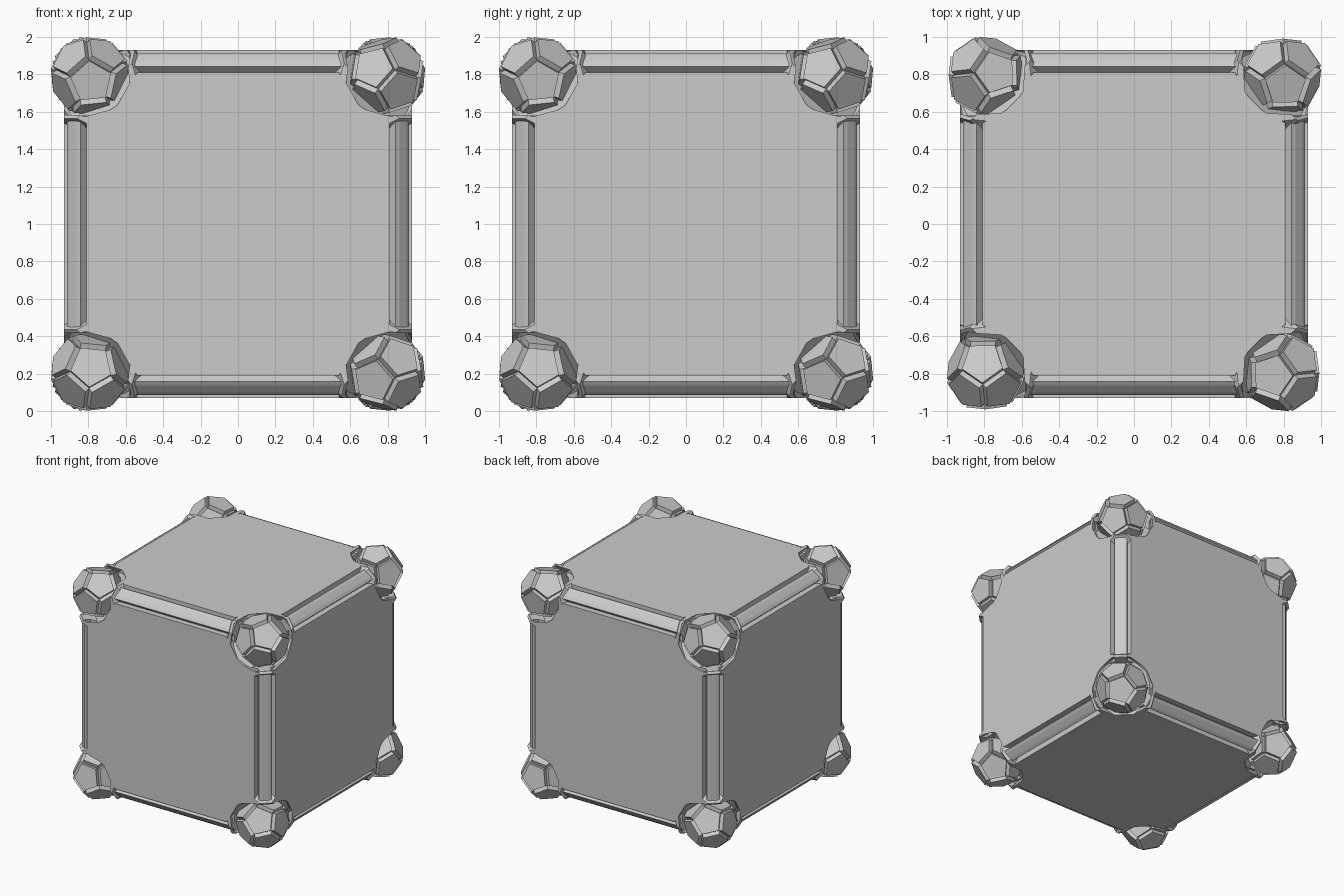
import bpy, bmesh
from math import pi, sin, cos, sqrt
from mathutils import Vector, Matrix

if "Cube" in bpy.data.objects:
    bpy.data.objects.remove(bpy.data.objects["Cube"])

C = Vector((0, 0, 1))
OUT = 0.93            # outer plane of the panels


def finish(name, bm, matrix=None):
    if matrix:
        bm.transform(matrix)
    bmesh.ops.recalc_face_normals(bm, faces=bm.faces)
    me = bpy.data.meshes.new(name)
    bm.to_mesh(me)
    bm.free()
    ob = bpy.data.objects.new(name, me)
    bpy.context.collection.objects.link(ob)
    return ob


def prism(name, pts, z0, z1, matrix):
    bm = bmesh.new()
    f = bm.faces.new([bm.verts.new((x, y, z0)) for x, y in pts])
    top = bmesh.ops.extrude_face_region(bm, geom=[f])["geom"]
    bmesh.ops.translate(bm, vec=(0, 0, z1 - z0),
                        verts=[v for v in top if isinstance(v, bmesh.types.BMVert)])
    return finish(name, bm, matrix)


def ring(bm, r, z, n, off=0.0):
    return [bm.verts.new((r * cos(2 * pi * (k + off) / n),
                          r * sin(2 * pi * (k + off) / n), z)) for k in range(n)]


T = Matrix.Translation(C)
axes = [Matrix.Identity(4), Matrix.Rotation(pi / 2, 4, 'X'), Matrix.Rotation(pi / 2, 4, 'Y')]

# solid core
bm = bmesh.new()
bmesh.ops.create_cube(bm, size=1.6)
finish("core", bm, T)

# six side panels, corners scooped out around the knobs
scoop = [(.81, .54), (.72, .585), (.64, .64), (.585, .72), (.54, .81)]
outline = []
for k in range(4):
    R = Matrix.Rotation(k * pi / 2, 2)
    outline += [tuple(R @ Vector(p)) for p in scoop]
for m in axes:
    for flip in (0, pi):
        prism("side_panel", outline, 0.72, OUT,
              T @ m @ Matrix.Rotation(flip, 4, 'X' if m != axes[1] else 'Y'))

# twelve edge rails with a ridged profile
half = [(.81, .88), (.842, .915), (.864, .9)]
rail = [(.75, .75), (.75, .88)] + half + [(b, a) for a, b in reversed(half)] + [(.88, .75)]
for m in axes:
    for k in range(4):
        prism("edge_rail", rail, -0.58, 0.58, T @ m @ Matrix.Rotation(k * pi / 2, 4, 'Z'))

# corner collars and faceted knobs
collar = [(.285, 1.0), (.285, 1.36), (.262, 1.36), (.24, 1.27)]
for sx in (-1, 1):
    for sy in (-1, 1):
        for sz in (-1, 1):
            s = Vector((sx, sy, sz))
            rot = s.to_track_quat('Z', 'Y').to_matrix().to_4x4()

            # collar: ten-sided cup trimmed flush with the panels
            bm = bmesh.new()
            rings = [ring(bm, r, z, 10) for r, z in collar]
            for a, b in zip(rings, rings[1:]):
                for i in range(10):
                    j = (i + 1) % 10
                    bm.faces.new((a[i], a[j], b[j], b[i]))
            bm.faces.new(rings[0])
            bm.faces.new(rings[-1])
            bm.transform(rot)
            for i in range(3):
                n = Vector((0, 0, 0))
                n[i] = s[i]
                cut = bmesh.ops.bisect_plane(bm, geom=bm.verts[:] + bm.edges[:] + bm.faces[:],
                                             plane_co=n * OUT, plane_no=n, clear_outer=True)
                edges = [e for e in cut["geom_cut"] if isinstance(e, bmesh.types.BMEdge)]
                bmesh.ops.holes_fill(bm, edges=edges, sides=0)
            finish("corner_collar", bm, T)

            # knob: dodecahedron with every face pushed out
            a = 0.15
            bm = bmesh.new()
            for r, z, o in ((.764, 1, 0), (1.236, .236, 0), (1.236, -.236, .5), (.764, -1, .5)):
                ring(bm, r * a, z * a, 5, o)
            bmesh.ops.convex_hull(bm, input=bm.verts[:])
            bmesh.ops.dissolve_limit(bm, angle_limit=0.05, verts=bm.verts[:], edges=bm.edges[:])
            bmesh.ops.recalc_face_normals(bm, faces=bm.faces)
            out = bmesh.ops.extrude_discrete_faces(bm, faces=bm.faces[:])["faces"]
            for f in out:
                d = f.normal.copy() if f.normal.length > .5 else f.calc_center_median().normalized()
                bmesh.ops.translate(bm, vec=d * 0.033, verts=f.verts[:])
            finish("corner_knob", bm, T @ Matrix.Translation(s * 0.791) @ rot)
